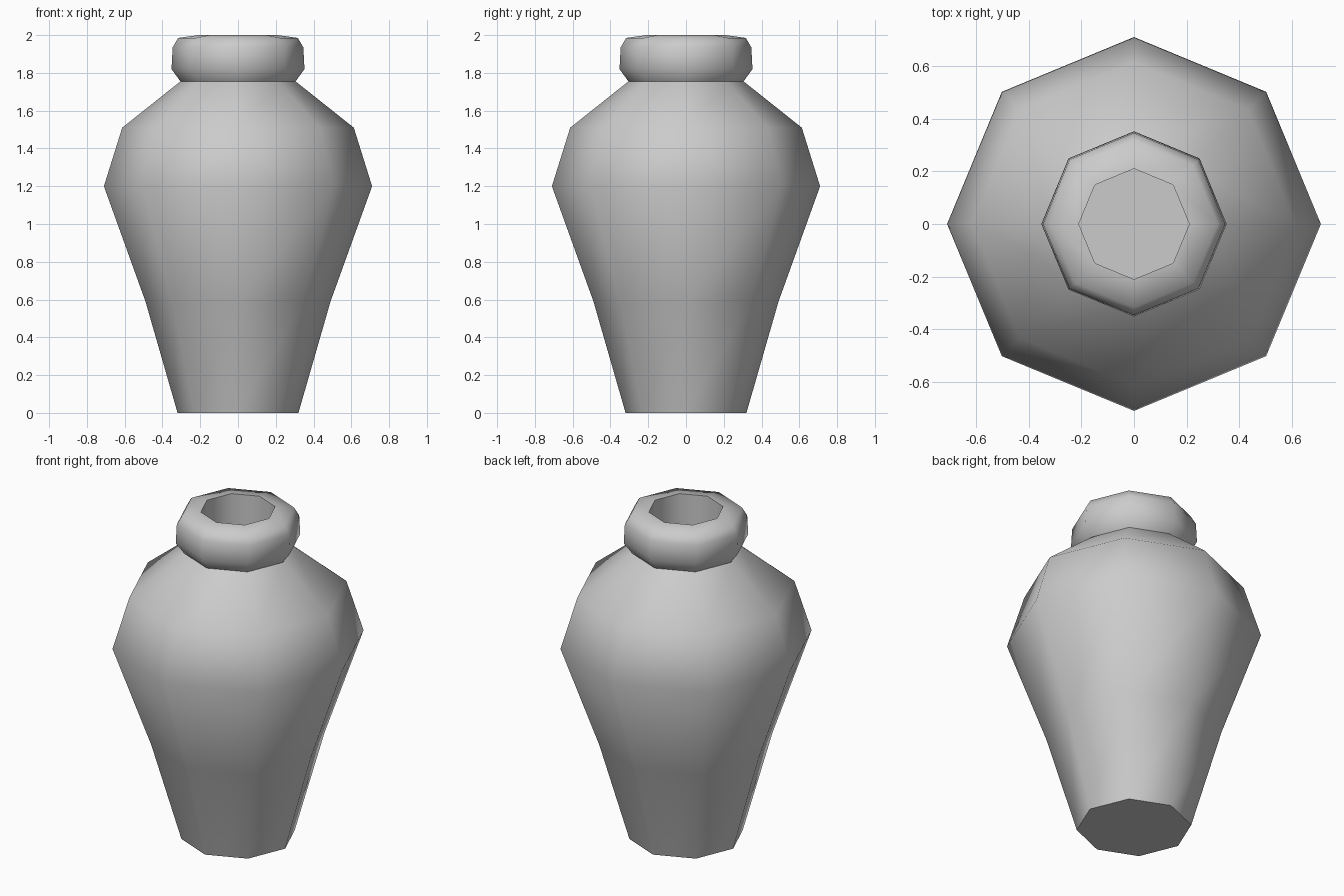
import bpy
import bmesh
from math import cos, sin, pi, radians

cube = bpy.data.objects.get("Cube")
if cube:
    bpy.data.objects.remove(cube, do_unlink=True)

SIDES = 8

# Plain grey clay
clay = bpy.data.materials.new("grey_clay")
clay.use_nodes = True
colour = (0.6, 0.6, 0.6, 1.0)
clay.diffuse_color = colour
clay.node_tree.nodes["Principled BSDF"].inputs["Base Color"].default_value = colour


def lathe(name, profile):
    """Turn (radius, height) points into a closed, smooth-shaded solid."""
    bm = bmesh.new()
    rings = [[bm.verts.new((r * cos(2 * pi * i / SIDES), r * sin(2 * pi * i / SIDES), z))
              for i in range(SIDES)] for r, z in profile]
    for low, high in zip(rings, rings[1:]):
        for i in range(SIDES):
            j = (i + 1) % SIDES
            bm.faces.new((low[i], low[j], high[j], high[i]))
    bm.faces.new(rings[0][::-1])
    bm.faces.new(rings[-1])
    mesh = bpy.data.meshes.new(name)
    bm.to_mesh(mesh)
    bm.free()
    mesh.materials.append(clay)
    obj = bpy.data.objects.new(name, mesh)
    bpy.context.collection.objects.link(obj)
    bpy.ops.object.select_all(action="DESELECT")
    obj.select_set(True)
    bpy.context.view_layer.objects.active = obj
    bpy.ops.object.shade_smooth_by_angle(angle=radians(62))
    return obj


# Foot, belly and shoulder, then the rolled lip and the well inside the mouth
body = [(0.32, 0), (0.49, 0.59), (0.71, 1.2), (0.613, 1.51), (0.305, 1.755)]
lip = [(0.352, 1.82), (0.346, 1.935), (0.317, 1.985), (0.21, 2.0)]
well = [(0.21, 1.6)]
lathe("vase", body + lip + well)
